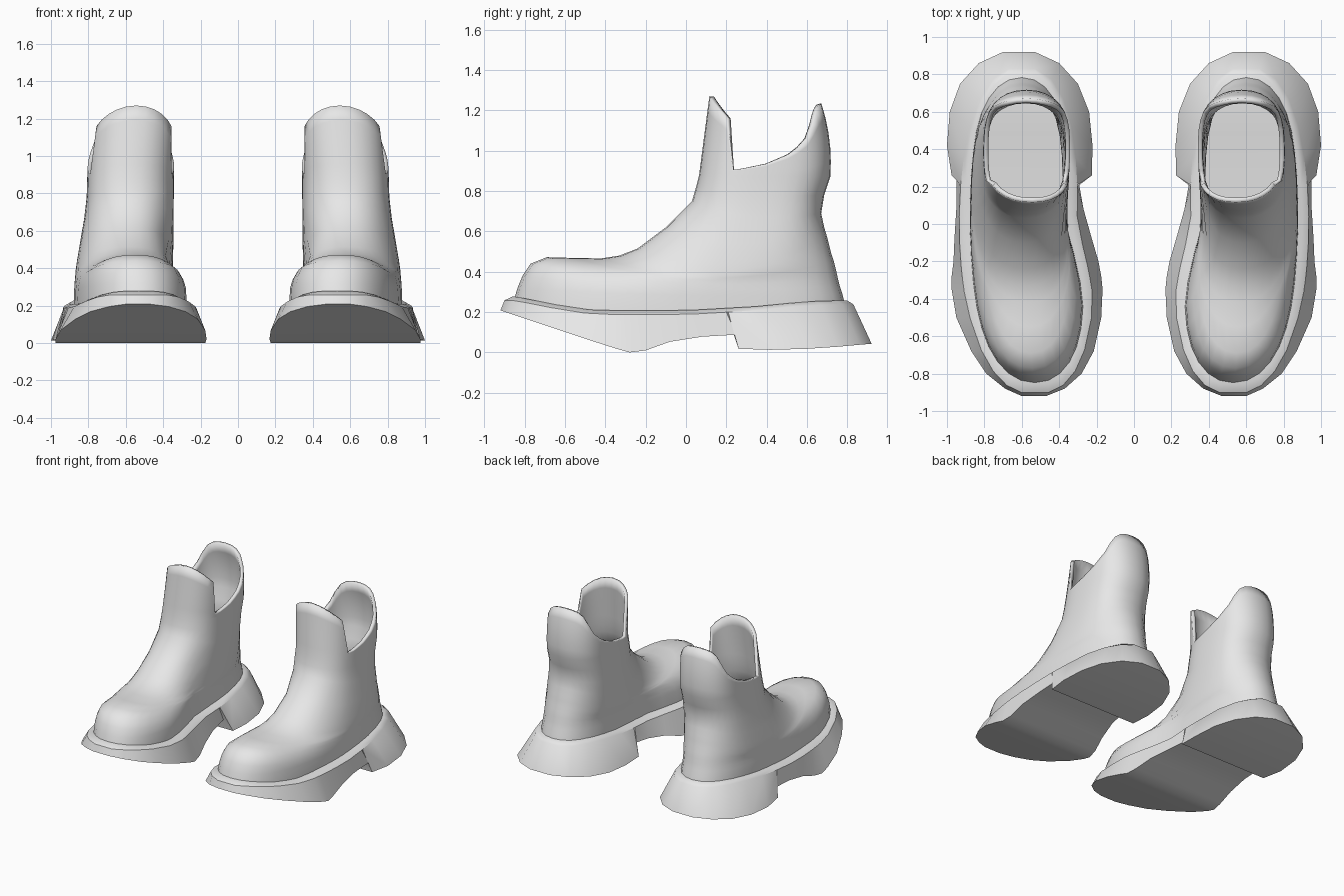
import bpy, bmesh, math

if "Cube" in bpy.data.objects:
    bpy.data.objects.remove(bpy.data.objects["Cube"])

grey = bpy.data.materials.new("plain grey")
grey.diffuse_color = (0.8, 0.8, 0.8, 1)
grey.use_nodes = True
grey.node_tree.nodes["Principled BSDF"].inputs["Base Color"].default_value = grey.diffuse_color


def interp(table, v):
    """Piecewise linear lookup in a list of (key, value) pairs."""
    if v <= table[0][0]:
        return table[0][1]
    for (a, fa), (b, fb) in zip(table, table[1:]):
        if v <= b:
            return fa + (fb - fa) * (v - a) / (b - a)
    return table[-1][1]


def smooth(v):
    v = min(max(v, 0), 1)
    return v * v * (3 - 2 * v)


def oval(t, m=2.2):
    """Width of a rounded outline, t running 0..1 from front to back."""
    t = min(max(t, 0), 1)
    return max(1 - abs(2 * t - 1) ** m, 0) ** (1 / m)


# welt line between upper and sole, plus plan width and centre line of the foot
WELT = [(-.85, .27), (-.6, .22), (-.45, .2), (0, .2), (.35, .22), (.6, .245), (.8, .25)]
WIDTH = [(-.85, .35), (-.4, .34), (0, .29), (.4, .30), (.8, .32)]
CENTRE = [(-.85, .53), (-.6, .545), (-.4, .56), (0, .62), (.4, .61), (.8, .6)]

# upper rings: front y, front z, back y, back z, sag in the middle
RINGS = [(-.85, .27, .785, .25, 0), (-.835, .32, .775, .29, .02), (-.81, .38, .762, .33, .04),
         (-.77, .44, .752, .37, .06), (-.69, .472, .743, .41, .08), (-.55, .468, .733, .45, .09),
         (-.42, .466, .72, .49, .10), (-.33, .48, .71, .53, .10), (-.24, .515, .70, .57, .10),
         (-.1, .62, .685, .62, .08), (.03, .75, .67, .69, .05), (.05, .82, .685, .78, .02),
         (.065, .88, .715, .87, 0)]
CREST = [(r[0], r[1]) for r in RINGS] + [(.11, 1.27), (.2, 3), (.3, 9)]
# collar height from the side dip to the rear pull tab
REAR_RIM = [(.2, .905), (.28, .905), (.5, .935), (.7, .99), (.82, 1.06), (.9, 1.15),
            (.95, 1.21), (1, 1.235)]
N = 18


def section(y, z, t):
    """Centre x and half width of the upper at a given place."""
    k = smooth((z - .25) / .6)
    wide = interp(WIDTH, y) * (1 - k) + .26 * k
    mid = interp(CENTRE, y) * (1 - k) + .575 * k
    base = interp(WELT, y)
    h = min(max((z - base) / max(interp(CREST, y) - base, .001), 0), 1)
    plan = max(oval(t), 1e-3)
    dome = max((1 - h ** 2.3) ** (1 / 2.3), 1e-3)
    return mid, wide * (plan ** -6 + dome ** -6) ** (-1 / 6)


def upper_rings():
    ts = [(1 - math.cos(math.pi * j / N)) / 2 for j in range(N + 1)]
    rows = []
    for i, (yf, zf, yb, zb, sag) in enumerate(RINGS):
        row = []
        for t in ts:
            y = yf + (yb - yf) * t
            z = zf + (zb - zf) * t - sag * 4 * t * (1 - t)
            if i == 0:
                z = interp(WELT, y)
            mid, half = section(y, z, t)
            row.append((y, z, mid - half, mid + half))
        rows.append(row)
    # collar: columns rise from the last ring to the front tab, dip and rear tab
    last = rows[-1]
    for f in (.2, .4, .6, .8, 1):
        row = []
        for t, (y, z, xi, xo) in zip(ts, last):
            u = min(oval(t), 1)
            rim = 1.0 + .27 * math.sqrt(1 - u * u) if t < .24 else interp(REAR_RIM, t)
            rise = (rim - z) * f
            y += .13 * rise * (1 - t) + t * (.08 * rise - .55 * rise * rise)
            dx = -.08 * rise * (1 - t)
            row.append((y, z + rise, xi + dx, xo + dx))
        rows.append(row)
    return rows


def sole_rings():
    # tread outline: y, z, inner x, outer x, with a step at the heel breast
    tread = [(-.92, .21, .47, .60), (-.88, .197, .37, .69), (-.8, .17, .28, .79),
             (-.68, .13, .215, .87), (-.5, .07, .175, .95), (-.35, .022, .168, .975),
             (-.28, .002, .175, .975), (-.2, .012, .19, .965), (-.08, .055, .225, .96),
             (.08, .08, .27, .95), (.25, .09, .30, .95), (.26, .02, .225, .975),
             (.42, .015, .222, 1.0), (.6, .02, .24, .985), (.75, .03, .30, .93),
             (.86, .04, .40, .83), (.92, .045, .53, .70)]
    tread = [(y, max(z - .002, 0), a, b) for y, z, a, b in tread]
    lip, ledge = [], []
    for y, _, _, _ in tread:
        ly = y * .94 - .035
        mid = interp(CENTRE, ly)
        half = interp(WIDTH, ly) * oval((ly + .905) / 1.74) + .025
        z = interp(WELT, ly)
        lip.append((ly, z - .012, mid - half, mid + half))
        ny = y * .90 - .03
        mid = interp(CENTRE, ny)
        half = interp(WIDTH, ny) * oval((ny + .87) / 1.69) * .95 + .005
        ledge.append((ny, interp(WELT, ny) + .008, mid - half, mid + half))
    return [tread, lip, ledge]


def loft(name, rows, close_top, angle):
    """Skin rows of (y, z, inner x, outer x), close the bottom, mirror to a pair."""
    bm = bmesh.new()
    grid = []
    for row in rows:
        inner = [bm.verts.new((a, y, z)) for y, z, a, b in row]
        outer = [bm.verts.new((b, y, z)) for y, z, a, b in row]
        grid.append((inner, outer))
    for (i0, o0), (i1, o1) in zip(grid, grid[1:]):
        loop0, loop1 = i0 + o0[::-1], i1 + o1[::-1]
        for k in range(len(loop0)):
            n = (k + 1) % len(loop0)
            bm.faces.new((loop0[k], loop0[n], loop1[n], loop1[k]))
    for inner, outer in [grid[0]] + ([grid[-1]] if close_top else []):
        for k in range(len(inner) - 1):
            bm.faces.new((inner[k], inner[k + 1], outer[k + 1], outer[k]))
    bmesh.ops.remove_doubles(bm, verts=bm.verts, dist=.002)
    bmesh.ops.recalc_face_normals(bm, faces=bm.faces)
    mesh = bpy.data.meshes.new(name)
    bm.to_mesh(mesh)
    bm.free()
    mesh.materials.append(grey)
    ob = bpy.data.objects.new(name, mesh)
    bpy.context.collection.objects.link(ob)
    bpy.ops.object.select_all(action='DESELECT')
    ob.select_set(True)
    bpy.context.view_layer.objects.active = ob
    bpy.ops.object.shade_smooth_by_angle(angle=math.radians(angle))
    return ob


# boot uppers, with a leather thickness turned inwards
upper = loft("boot_uppers", upper_rings(), False, 60)
shell = upper.modifiers.new("thickness", 'SOLIDIFY')
shell.thickness = .025
shell.offset = -1

# chunky soles with raised toe and heel block
sole = loft("boot_soles", sole_rings(), True, 35)

# left and right boot
for ob in (upper, sole):
    pair = ob.modifiers.new("pair", 'MIRROR')
    pair.use_mirror_merge = False
